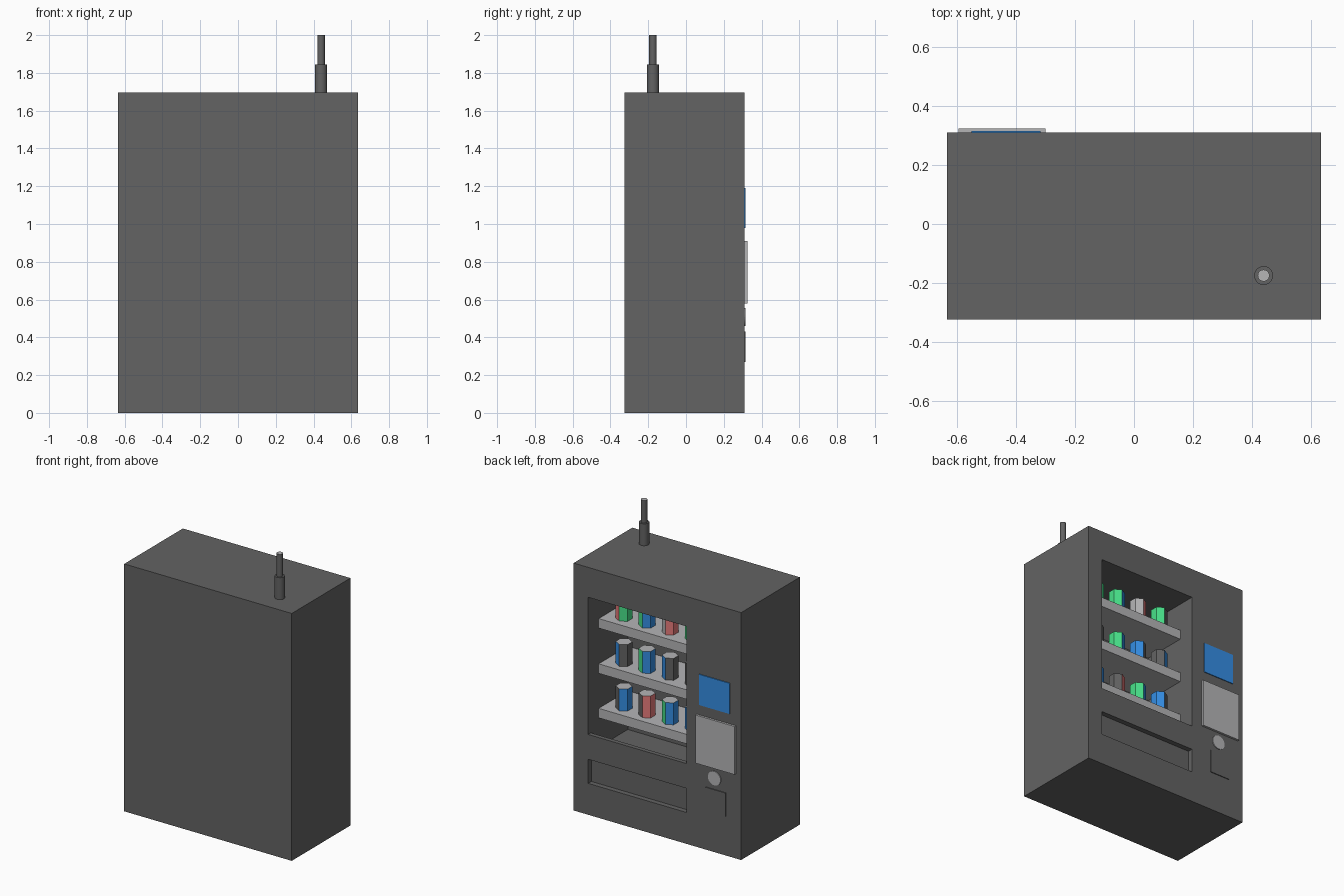
import bpy, bmesh, math
from mathutils import Matrix

if "Cube" in bpy.data.objects:
    bpy.data.objects.remove(bpy.data.objects["Cube"])


def make_mat(name, r, g, b):
    m = bpy.data.materials.new(name)
    m.diffuse_color = (r, g, b, 1)
    m.use_nodes = True
    m.node_tree.nodes["Principled BSDF"].inputs["Base Color"].default_value = m.diffuse_color
    return m


MATS = {
    "grey": make_mat("dark_grey", .125, .125, .125),
    "light": make_mat("light_grey", .46, .46, .47),
    "blue": make_mat("blue", .035, .27, .77),
    "green": make_mat("green", .065, .75, .25),
    "red": make_mat("red", .80, .20, .20),
    "orange": make_mat("orange", .75, .33, .045),
}


def finish(name, bm, *mats):
    bmesh.ops.recalc_face_normals(bm, faces=bm.faces)
    me = bpy.data.meshes.new(name)
    bm.to_mesh(me)
    bm.free()
    for m in mats:
        me.materials.append(MATS[m])
    ob = bpy.data.objects.new(name, me)
    bpy.context.collection.objects.link(ob)
    return ob


def add_box(bm, x, y, z):
    size = Matrix.Diagonal((x[1] - x[0], y[1] - y[0], z[1] - z[0], 1))
    mid = Matrix.Translation((sum(x) / 2, sum(y) / 2, sum(z) / 2))
    bmesh.ops.create_cube(bm, size=1, matrix=mid @ size)


def box(name, x, y, z, mat):
    bm = bmesh.new()
    add_box(bm, x, y, z)
    return finish(name, bm, mat)


def add_cyl(bm, r, h, sides, matrix):
    bmesh.ops.create_cone(bm, cap_ends=True, segments=sides, radius1=r,
                          radius2=r, depth=h, matrix=matrix)


FRONT = .31                 # plane holding the window and controls
WIN_X = (-.219, .525)

# Cabinet, hollowed by a window cavity (with a front lip) and a delivery slot
cabinet = box("cabinet", (-.635, .635), (-.325, FRONT), (0, 1.695), "grey")
bm = bmesh.new()
profile = [(.4, .55), (.28, .55), (.28, .42), (-.12, .42), (-.12, 1.49), (.4, 1.49)]
face = bm.faces.new([bm.verts.new((WIN_X[0], y, z)) for y, z in profile])
ext = bmesh.ops.extrude_face_region(bm, geom=[face])
bmesh.ops.translate(bm, vec=(WIN_X[1] - WIN_X[0], 0, 0),
                    verts=[v for v in ext["geom"] if isinstance(v, bmesh.types.BMVert)])
add_box(bm, WIN_X, (FRONT - .035, .4), (.215, .38))
cutter = finish("cabinet_cutter", bm, "grey")
cutter.hide_render = True
cutter.hide_viewport = True
cutter.display_type = 'WIRE'
mod = cabinet.modifiers.new("openings", 'BOOLEAN')
mod.operation = 'DIFFERENCE'
mod.solver = 'EXACT'
mod.object = cutter

# Cans: colours of the (+x, front, -x) sides, repeated round the back
CANS = [
    [("red", "grey", "green"), ("green", "orange", "blue"),
     ("light", "blue", "red"), ("green", "red", "grey")],
    [("blue", "red", "grey"), ("green", "orange", "blue"),
     ("blue", "red", "grey"), ("grey", "green", "blue")],
    [("grey", "green", "blue"), ("grey", "green", "red"),
     ("green", "orange", "blue"), ("blue", "red", "grey")],
]
for row, top in enumerate((1.30, .99, .685)):
    box(f"shelf_{row + 1}", WIN_X, (-.12, .195), (top - .065, top), "light")
    for col, sides in enumerate(CANS[row]):
        bm = bmesh.new()
        add_cyl(bm, .052, .15, 6,
                Matrix.Translation((.40 - .175 * col, .10, top + .075)))
        bm.normal_update()
        for f in bm.faces:
            if abs(f.normal.z) < .5:
                a = math.degrees(math.atan2(f.normal.y, f.normal.x))
                f.material_index = 1 + round((a - 30) / 60) % 3
        finish(f"can_{row + 1}_{col + 1}", bm, "light", *sides)

# Controls on the front
box("screen", (-.552, -.318), (FRONT - .01, .316), (.98, 1.19), "blue")
box("keypad", (-.595, -.30), (FRONT - .01, .325), (.58, .91), "light")
box("coin_return_flap", (-.52, -.37), (FRONT - .01, .316), (.27, .43), "grey")
bm = bmesh.new()
add_cyl(bm, .048, .02, 24,
        Matrix.Translation((-.435, .306, .508)) @ Matrix.Rotation(math.pi / 2, 4, 'X'))
finish("coin_button", bm, "light")

# Antenna: wide base, thin rod with a pale tip
for name, r, z0, z1 in (("antenna_base", .032, 1.69, 1.845),
                        ("antenna_rod", .02, 1.84, 2.0)):
    bm = bmesh.new()
    add_cyl(bm, r, z1 - z0, 20, Matrix.Translation((.44, -.175, (z0 + z1) / 2)))
    bm.normal_update()
    for f in bm.faces:
        f.smooth = abs(f.normal.z) < .5
        if f.normal.z > .5 and z1 == 2.0:
            f.material_index = 1
    for e in bm.edges:
        e.smooth = e.calc_face_angle(0) < .6
    finish(name, bm, "grey", "light")
